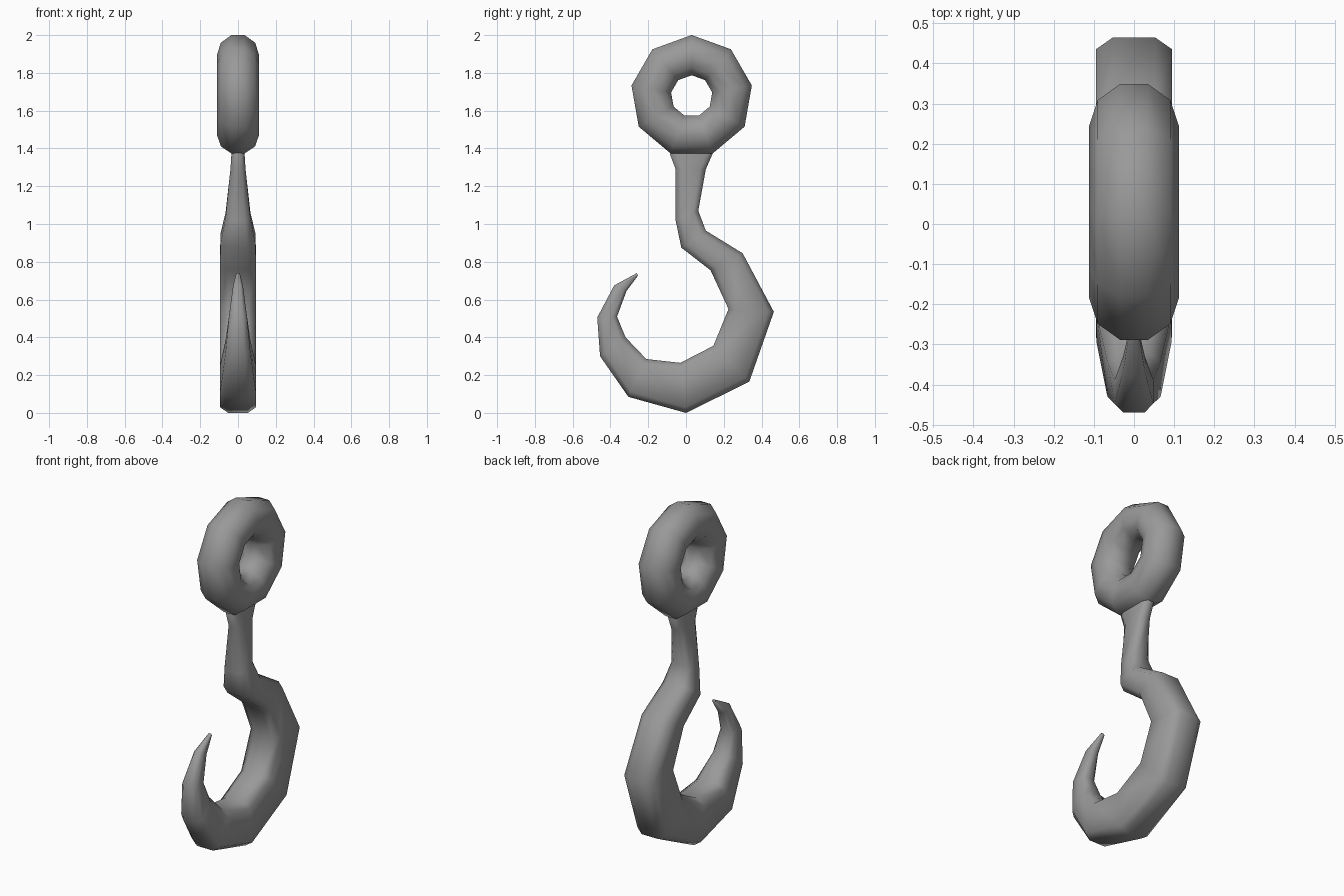
import bpy, bmesh
from math import sin, cos, pi, radians

cube = bpy.data.objects.get("Cube")
if cube:
    bpy.data.objects.remove(cube)

steel = bpy.data.materials.new("dull_grey_steel")
steel.use_nodes = True
grey = (0.32, 0.32, 0.32, 1)
steel.diffuse_color = grey
steel.node_tree.nodes["Principled BSDF"].inputs["Base Color"].default_value = grey


def skin(name, loops, closed):
    """Bridge a row of equal cross-sections into one smooth-shaded object."""
    bm = bmesh.new()
    rows = [[bm.verts.new(p) for p in loop] for loop in loops]
    pairs = list(zip(rows, rows[1:] + rows[:1]))
    for a, b in pairs if closed else pairs[:-1]:
        for i in range(len(a)):
            j = (i + 1) % len(a)
            bm.faces.new((a[i], a[j], b[j], b[i]))
    if not closed:
        bm.faces.new(rows[0])
        bm.faces.new(rows[-1])
    bmesh.ops.recalc_face_normals(bm, faces=bm.faces)
    mesh = bpy.data.meshes.new(name)
    bm.to_mesh(mesh)
    bm.free()
    mesh.materials.append(steel)
    obj = bpy.data.objects.new(name, mesh)
    bpy.context.collection.objects.link(obj)
    bpy.ops.object.select_all(action="DESELECT")
    obj.select_set(True)
    bpy.context.view_layer.objects.active = obj
    bpy.ops.object.shade_smooth_by_angle(angle=radians(65))
    return obj


# Eye ring: nine segments around, ten-sided tube
SEGMENTS, SIDES, MAJOR, MINOR = 9, 10, 0.217, 0.112
ring = []
for s in range(SEGMENTS):
    turn = 2 * pi * s / SEGMENTS
    loop = []
    for k in range(SIDES):
        a = 2 * pi * k / SIDES
        r = MAJOR + MINOR * sin(a)
        loop.append((MINOR * cos(a), 0.03 + r * sin(turn), 1.677 + r * cos(turn)))
    ring.append(loop)
skin("eye_ring", ring, True)

# Shank and hook: outer (y, z), inner (y, z), half width
stations = [
    ((0.12, 1.42), (-0.06, 1.42), 0.035),
    ((0.14, 1.37), (-0.085, 1.37), 0.035),
    ((0.105, 1.29), (-0.055, 1.29), 0.04),
    ((0.065, 1.07), (-0.055, 1.02), 0.066),
    ((0.105, 0.965), (-0.025, 0.875), 0.093),
    ((0.30, 0.845), (0.13, 0.755), 0.095),
    ((0.465, 0.535), (0.225, 0.55), 0.095),
    ((0.335, 0.165), (0.145, 0.355), 0.095),
    ((0.0, 0.0), (-0.03, 0.265), 0.095),
    ((-0.305, 0.085), (-0.21, 0.285), 0.094),
    ((-0.455, 0.30), (-0.32, 0.40), 0.066),
    ((-0.47, 0.505), (-0.365, 0.51), 0.048),
    ((-0.38, 0.675), (-0.315, 0.645), 0.027),
    ((-0.26, 0.74), (-0.255, 0.725), 0.01),
]


def section(outer, inner, half):
    """Rectangle with bevelled corners spanning the outer and inner edges."""
    depth = ((outer[0] - inner[0]) ** 2 + (outer[1] - inner[1]) ** 2) ** 0.5
    cut = min(0.03 / depth, 0.22)
    flat = half * 0.55
    shape = [(-flat, 0), (flat, 0), (half, cut), (half, 1 - cut),
             (flat, 1), (-flat, 1), (-half, 1 - cut), (-half, cut)]
    return [(x, outer[0] + (inner[0] - outer[0]) * t,
             outer[1] + (inner[1] - outer[1]) * t) for x, t in shape]


skin("shank_and_hook", [section(*s) for s in stations], False)
